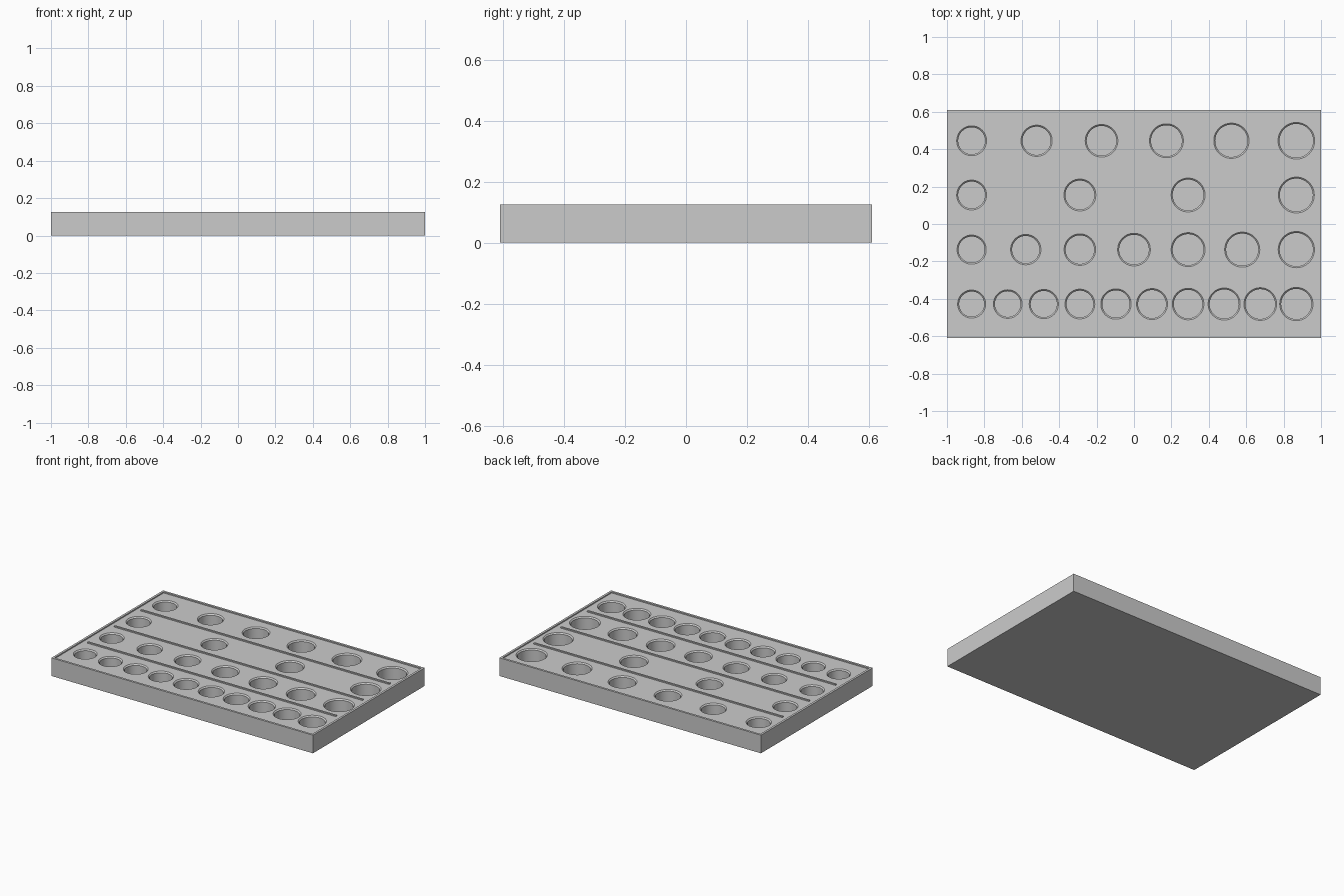
import bpy
import bmesh
import math

if "Cube" in bpy.data.objects:
    bpy.data.objects.remove(bpy.data.objects["Cube"], do_unlink=True)

WIDTH, DEPTH, HEIGHT = 2.0, 1.22, 0.125
LIP_WIDTH, LIP_HEIGHT = 0.015, 0.008
DECK = HEIGHT - LIP_HEIGHT
FLOOR = 0.03
CHAMFER = 0.008
SEGMENTS = 64

grey = bpy.data.materials.new("plain grey")
grey.use_nodes = True
grey.diffuse_color = (0.6, 0.6, 0.6, 1)
grey.node_tree.nodes["Principled BSDF"].inputs["Base Color"].default_value = (0.6, 0.6, 0.6, 1)


def make_object(name, bm):
    bmesh.ops.recalc_face_normals(bm, faces=bm.faces)
    mesh = bpy.data.meshes.new(name)
    bm.to_mesh(mesh)
    bm.free()
    mesh.materials.append(grey)
    obj = bpy.data.objects.new(name, mesh)
    bpy.context.collection.objects.link(obj)
    return obj


def box(name, size, center):
    bm = bmesh.new()
    bmesh.ops.create_cube(bm, size=1)
    bmesh.ops.scale(bm, vec=size, verts=bm.verts)
    bmesh.ops.translate(bm, vec=center, verts=bm.verts)
    return make_object(name, bm)


def add_socket(bm, x, y, radius):
    # Straight bore with a chamfered mouth, closed at both ends
    profile = [(radius - CHAMFER, FLOOR), (radius - CHAMFER, DECK - CHAMFER),
               (radius, DECK), (radius, HEIGHT + 0.02)]
    rings = []
    for r, z in profile:
        angles = [2 * math.pi * i / SEGMENTS for i in range(SEGMENTS)]
        rings.append([bm.verts.new((x + r * math.cos(a), y + r * math.sin(a), z))
                      for a in angles])
    for low, high in zip(rings, rings[1:]):
        for i in range(SEGMENTS):
            j = (i + 1) % SEGMENTS
            bm.faces.new((low[i], low[j], high[j], high[i]))
    bm.faces.new(rings[0][::-1])
    bm.faces.new(rings[-1])


def cut(target, cutter):
    cutter.hide_render = True
    mod = target.modifiers.new("cut", "BOOLEAN")
    mod.operation = "DIFFERENCE"
    mod.solver = "EXACT"
    mod.object = cutter
    bpy.context.view_layer.objects.active = target
    bpy.ops.object.modifier_apply(modifier=mod.name)
    bpy.data.objects.remove(cutter, do_unlink=True)


# Tray block with a shallow recess that leaves a thin raised lip
tray = box("tray", (WIDTH, DEPTH, HEIGHT), (0, 0, HEIGHT / 2))
recess = box("recess_cutter",
             (WIDTH - 2 * LIP_WIDTH, DEPTH - 2 * LIP_WIDTH, 0.1),
             (0, 0, DECK + 0.05))
cut(tray, recess)

# Rows of round sockets growing in size towards +x: y, count, first and last radius
rows = [(0.445, 6, 0.080, 0.098),
        (0.155, 4, 0.080, 0.096),
        (-0.137, 7, 0.078, 0.097),
        (-0.428, 10, 0.075, 0.089)]
bm = bmesh.new()
for y, count, first, last in rows:
    for i in range(count):
        t = i / (count - 1)
        add_socket(bm, -0.868 + 1.736 * t, y, first + (last - first) * t)
cut(tray, make_object("socket_cutter", bm))

# Thin raised dividers between the rows
for i, (a, b) in enumerate(zip(rows, rows[1:])):
    box(f"divider_{i + 1}", (1.9, 0.012, LIP_HEIGHT + 0.004),
        (0, (a[0] + b[0]) / 2, DECK + LIP_HEIGHT / 2 - 0.002))

# Smooth bores with crisp edges
bpy.ops.object.select_all(action="DESELECT")
tray.select_set(True)
bpy.context.view_layer.objects.active = tray
bpy.ops.object.shade_smooth_by_angle(angle=math.radians(30))
